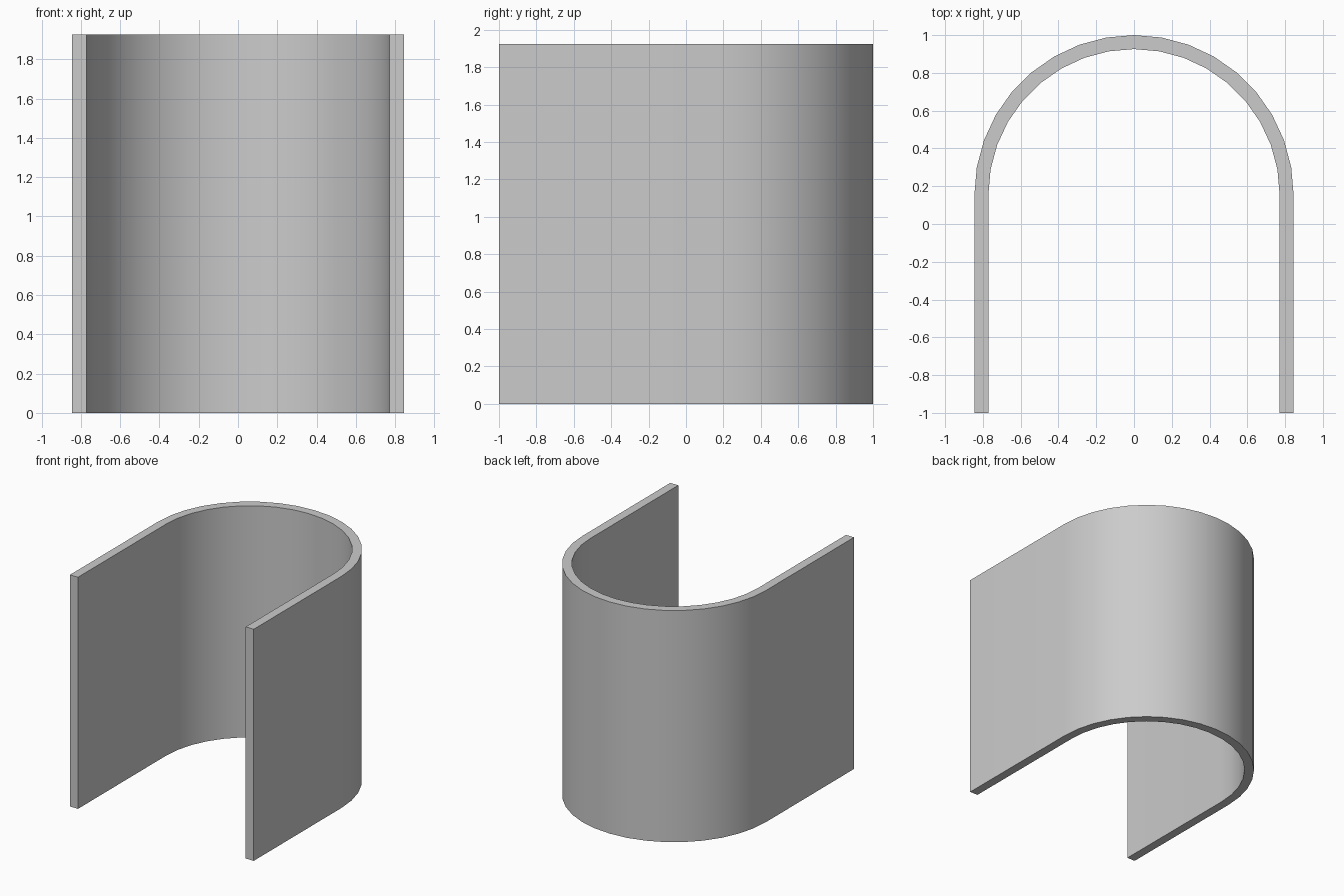
import bpy
import bmesh
import math

if "Cube" in bpy.data.objects:
    bpy.data.objects.remove(bpy.data.objects["Cube"])

R_OUT, R_IN = 0.845, 0.771
ARC_Y, FRONT_Y, HEIGHT = 0.155, -1.0, 1.925
STEPS = 18


# U-shaped outline: straight leg, half circle, straight leg
def u_path(r):
    arc = [(r * math.cos(math.pi * i / STEPS), ARC_Y + r * math.sin(math.pi * i / STEPS))
           for i in range(STEPS + 1)]
    return [(r, FRONT_Y)] + arc + [(-r, FRONT_Y)]


bm = bmesh.new()
rings = [[[bm.verts.new((x, y, z)) for x, y in u_path(r)] for z in (0, HEIGHT)]
         for r in (R_OUT, R_IN)]
(out_lo, out_hi), (in_lo, in_hi) = rings

# Outer wall, inner wall, top rim and bottom rim
for i in range(len(out_lo) - 1):
    j = i + 1
    for a, b in ((out_lo, out_hi), (out_hi, in_hi), (in_hi, in_lo), (in_lo, out_lo)):
        bm.faces.new((a[i], a[j], b[j], b[i]))

# Front end caps
for k in (0, -1):
    bm.faces.new((out_lo[k], out_hi[k], in_hi[k], in_lo[k]))

bmesh.ops.recalc_face_normals(bm, faces=bm.faces)
mesh = bpy.data.meshes.new("curved_wall")
bm.to_mesh(mesh)
bm.free()
wall = bpy.data.objects.new("curved_wall", mesh)
bpy.context.collection.objects.link(wall)

# Smooth curve with sharp rims
bpy.context.view_layer.objects.active = wall
wall.select_set(True)
bpy.ops.object.shade_smooth_by_angle(angle=math.radians(30))
